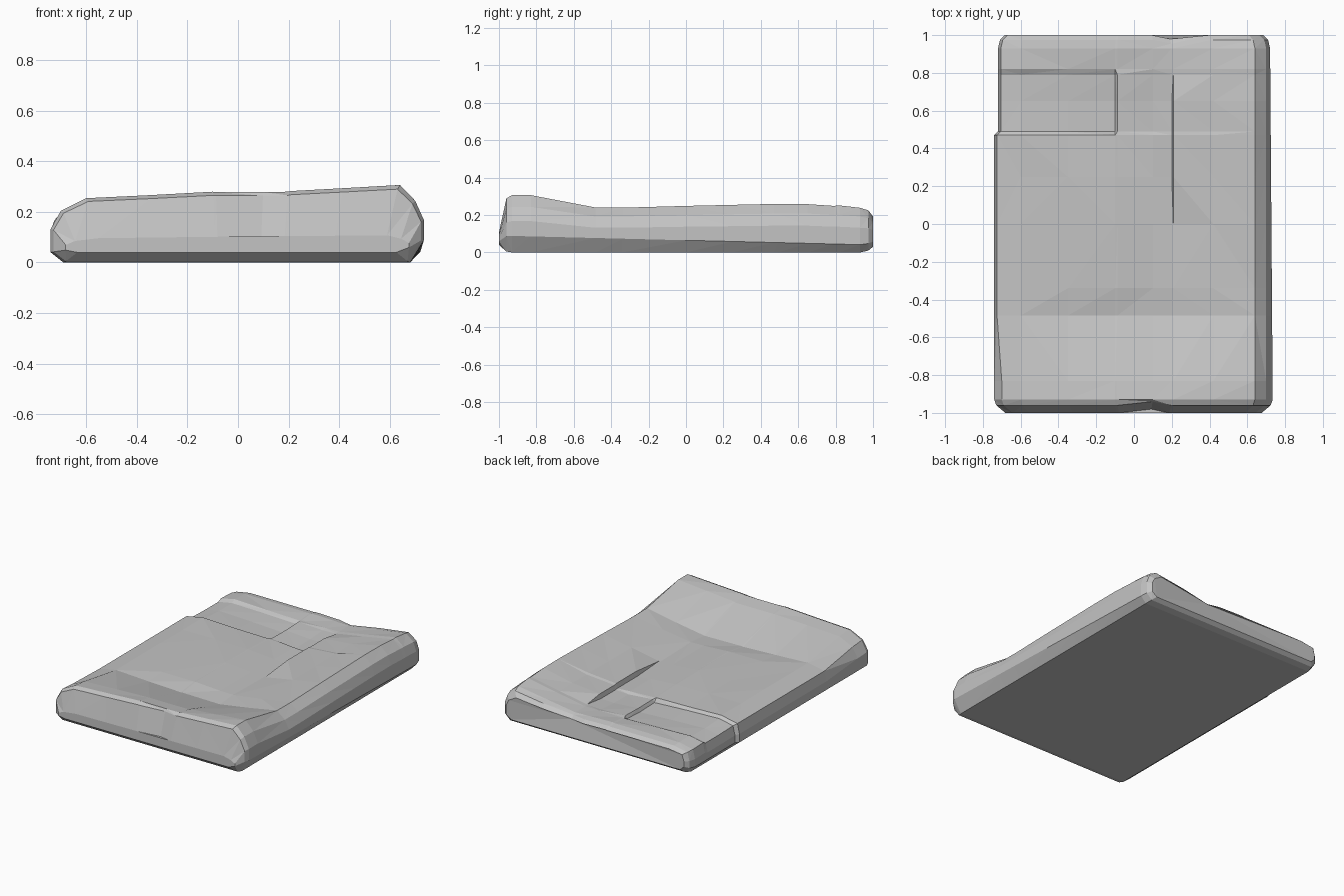
import bpy
import bmesh
import random

random.seed(4)

default_cube = bpy.data.objects.get("Cube")
if default_cube:
    bpy.data.objects.remove(default_cube, do_unlink=True)


def make_material(name, color):
    mat = bpy.data.materials.new(name)
    mat.use_nodes = True
    mat.diffuse_color = color
    mat.node_tree.nodes["Principled BSDF"].inputs["Base Color"].default_value = color
    return mat


def lerp(a, b, t):
    return a + (b - a) * t


def sample(xs, values, x):
    """Piecewise linear height across the slab."""
    for i in range(len(xs) - 1):
        if x <= xs[i + 1]:
            return lerp(values[i], values[i + 1], (x - xs[i]) / (xs[i + 1] - xs[i]))
    return values[-1]


# Top surface: heights at four x positions for each station along y
KEYS = [-0.6, -0.1, 0.2, 0.64]
STATIONS = [
    (-0.93, [0.255, 0.28, 0.28, 0.305]),
    (-0.83, [0.245, 0.265, 0.265, 0.305]),
    (-0.485, [0.19, 0.17, 0.165, 0.24]),
    (-0.34, [0.19, 0.19, 0.175, 0.24]),
    (0.0, [0.19, 0.19, 0.17, 0.25]),
    (0.25, [0.19, 0.19, 0.165, 0.255]),
    (0.47, [0.19, 0.18, 0.165, 0.26]),
    (0.49, [0.175, 0.155, 0.16, 0.26]),
    (0.65, [0.17, 0.15, 0.16, 0.26]),
    (0.79, [0.17, 0.155, 0.17, 0.25]),
    (0.82, [0.185, 0.17, 0.175, 0.25]),
    (0.93, [0.18, 0.18, 0.175, 0.24]),
]
COLUMNS = [-0.6, -0.35, -0.1, -0.088, 0.1, 0.2, 0.208, 0.42, 0.64]


def top_height(x, y, values):
    z = sample(KEYS, values, x)
    # Shallow cracks with a raised lip on their left side
    if 0.2 < x < 0.22 and 0.2 < y < 0.7:
        z += 0.03
    if -0.09 < x < -0.08 and 0.48 < y < 0.8:
        z += 0.02
    return z + random.uniform(-0.002, 0.002)


def cross_section(y, values):
    """Closed outline of the slab, from the bottom right round to the bottom left."""
    along = (y + 1) / 2
    right = -0.74 if y < 0.48 else -0.72
    left = 0.735 - 0.015 * along
    low, high = values[0], values[-1]
    # The right shoulder is rounder on the front block
    shoulder = (-0.70, low * 0.8) if y < -0.5 else (right + 0.015, low * 0.88)
    ring = [(-0.69, 0), (right, 0.04), (right, low * 0.52), shoulder]
    ring += [(x, top_height(x, y, values)) for x in COLUMNS]
    ring += [(0.70, high * 0.8), (left, high * 0.55),
             (left, lerp(0.09, 0.04, along)), (0.68, 0)]
    return [(x, y, z) for x, z in ring]


def end_section(ring, reach, rise, squash, narrow, notch):
    """Copy of an end outline, pushed outward and shrunk to round off the edge."""
    sign = 1 if ring[0][1] > 0 else -1
    result = []
    for x, y, z in ring:
        dip = 0.02 if abs(x - notch) < 0.06 else 0
        result.append((x * narrow, y + sign * (reach - dip), rise + z * squash))
    return result


rings = [cross_section(y, values) for y, values in STATIONS]
front, back = rings[0], rings[-1]
rings = [end_section(front, 0.07, 0.04, 0.22, 0.92, 0.1),
         end_section(front, 0.03, 0.005, 0.93, 0.985, 0.1)] + rings
rings += [end_section(back, 0.045, 0.01, 0.9, 0.985, 0.2),
          end_section(back, 0.07, 0.03, 0.68, 0.95, 0.2)]

# Stone slab: outlines joined into one faceted body
bm = bmesh.new()
loops = [[bm.verts.new(p) for p in ring] for ring in rings]
count = len(loops[0])
for a, b in zip(loops, loops[1:]):
    for i in range(count):
        j = (i + 1) % count
        bm.faces.new((a[i], a[j], b[j], b[i]))
bm.faces.new(loops[0])
bm.faces.new(loops[-1])
bmesh.ops.triangulate(bm, faces=bm.faces[:])
bmesh.ops.recalc_face_normals(bm, faces=bm.faces[:])

mesh = bpy.data.meshes.new("stone_slab")
bm.to_mesh(mesh)
bm.free()
mesh.materials.append(make_material("stone grey", (0.55, 0.55, 0.55, 1)))
slab = bpy.data.objects.new("stone_slab", mesh)
bpy.context.collection.objects.link(slab)
